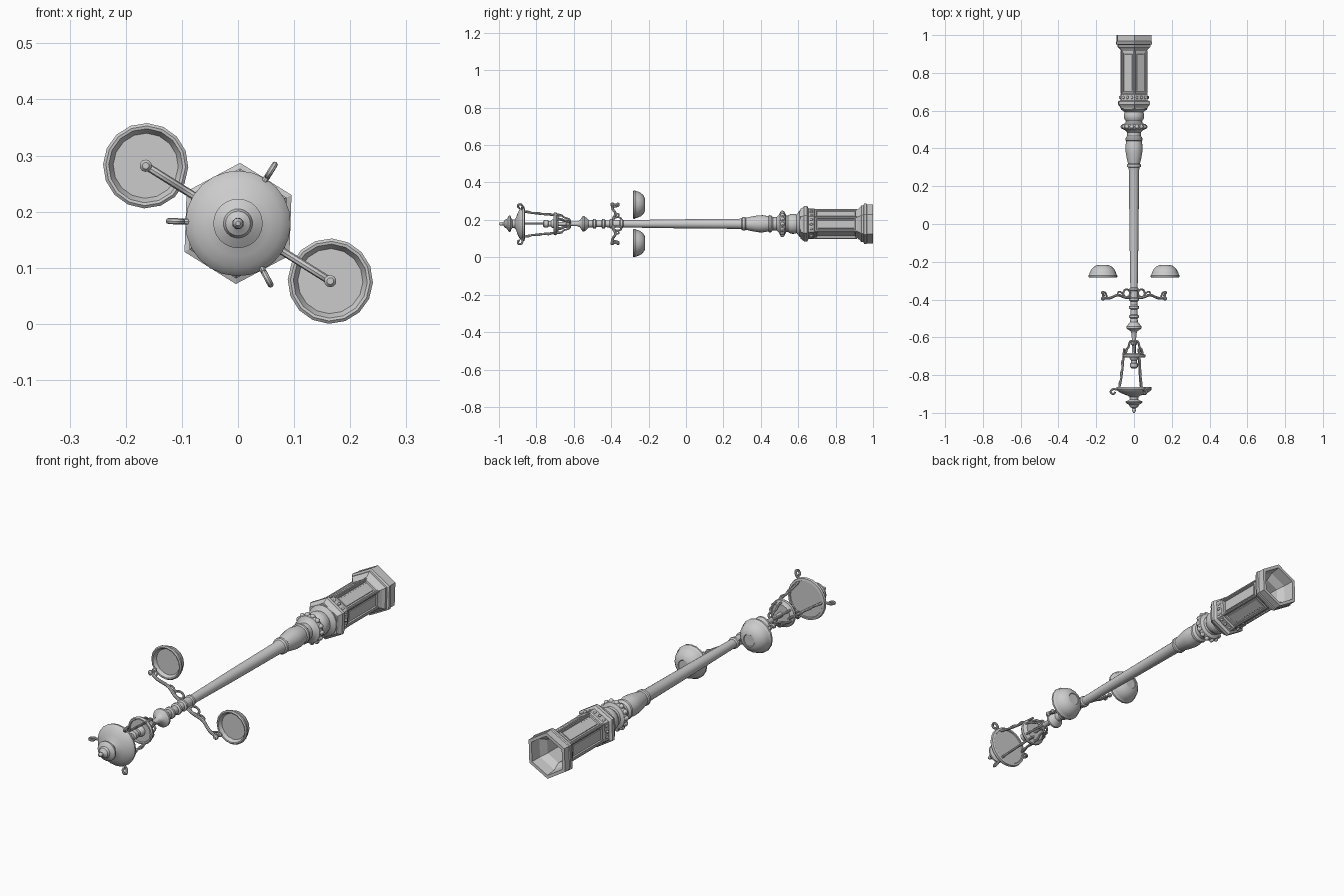
import bpy, bmesh, math
from mathutils import Vector

if "Cube" in bpy.data.objects:
    bpy.data.objects.remove(bpy.data.objects["Cube"])

CZ, TURN = 0.179, -2.0          # axis height, slight twist of the whole post


def at(r, deg, y):
    a = math.radians(deg + TURN)
    return Vector((r * math.cos(a), y, CZ + r * math.sin(a)))


def finish(bm, name, smooth=True):
    bmesh.ops.recalc_face_normals(bm, faces=bm.faces)
    me = bpy.data.meshes.new(name)
    bm.to_mesh(me)
    bm.free()
    ob = bpy.data.objects.new(name, me)
    bpy.context.collection.objects.link(ob)
    if smooth:
        shade(ob)
    return ob


def shade(ob):
    bpy.ops.object.select_all(action='DESELECT')
    ob.select_set(True)
    bpy.context.view_layer.objects.active = ob
    bpy.ops.object.shade_smooth_by_angle(angle=math.radians(35))


def lathe_bm(profile, n, phase=90, offset=Vector()):
    """Spin (radius, y) points round the post axis, shifted by offset."""
    bm = bmesh.new()
    rings = []
    for r, y in profile:
        k = 1 if r == 0 else n
        rings.append([bm.verts.new(at(r, phase + 360 * i / n, y) + offset) for i in range(k)])
    for a, b in zip(rings, rings[1:]):
        for i in range(n):
            j = (i + 1) % n
            quad = [a[i % len(a)], a[j % len(a)], b[j % len(b)], b[i % len(b)]]
            quad = list(dict.fromkeys(quad))
            if len(quad) > 2:
                bm.faces.new(quad)
    return bm


def lathe(name, profile, n=20, offset=Vector()):
    return finish(lathe_bm(profile, n, offset=offset), name)


def tube(name, deg, pts, rad, smooth_path=True):
    """Round bar through (radius, y) points in the plane at angle deg."""
    cu = bpy.data.curves.new(name, 'CURVE')
    cu.dimensions = '3D'
    cu.bevel_depth, cu.bevel_resolution, cu.resolution_u = rad, 2, 4
    cu.use_fill_caps = True
    sp = cu.splines.new('NURBS' if smooth_path else 'POLY')
    sp.points.add(len(pts) - 1)
    for p, (r, y) in zip(sp.points, pts):
        p.co = (*at(r, deg, y), 1)
    if smooth_path:
        sp.use_endpoint_u, sp.order_u = True, 3
    ob = bpy.data.objects.new(name, cu)
    bpy.context.collection.objects.link(ob)
    bpy.ops.object.select_all(action='DESELECT')
    ob.select_set(True)
    bpy.context.view_layer.objects.active = ob
    bpy.ops.object.convert(target='MESH')
    shade(bpy.context.object)


def arc(cr, cy, rad, a0, a1, n):
    return [(cr + rad * math.cos(math.radians(a0 + (a1 - a0) * i / n)),
             cy + rad * math.sin(math.radians(a0 + (a1 - a0) * i / n))) for i in range(n + 1)]


def beads(name, count, r, y, size, stretch=1.0):
    bm = bmesh.new()
    for i in range(count):
        res = bmesh.ops.create_uvsphere(bm, u_segments=8, v_segments=6, radius=size)
        for v in res['verts']:
            v.co.y *= stretch
            v.co += at(r, 360 * i / count, y)
    finish(bm, name)


# hollow hexagonal pedestal with recessed panels
bm = lathe_bm([(0, .67), (.062, .67), (.062, .92), (.082, .95), (.088, 1.0), (.104, 1.0),
               (.104, .968), (.108, .964), (.108, .952), (.098, .948), (.098, .938), (.086, .928),
               (.076, .915), (.076, .69), (.082, .685), (.082, .655), (.095, .648),
               (.095, .632), (.086, .622), (.08, .612), (0, .612)], 6)
bm.normal_update()
bmesh.ops.recalc_face_normals(bm, faces=bm.faces)
panels = [f for f in bm.faces if abs(f.calc_center_median().y - .8025) < .005
          and (f.calc_center_median() - Vector((0, .8025, CZ))).length > .06]
bmesh.ops.inset_individual(bm, faces=panels, thickness=.012)
bmesh.ops.inset_individual(bm, faces=panels, thickness=.003, depth=-.006)
bmesh.ops.inset_individual(bm, faces=panels, thickness=.007)
bmesh.ops.inset_individual(bm, faces=panels, thickness=.002, depth=.003)
finish(bm, "pedestal", smooth=False)
for i in range(6):
    tube("pedestal_corner_rod", 90 + 60 * i, [(.075, .915), (.075, .69)], .005, False)
beads("pedestal_studs", 18, .074, .67, .006, 1.6)

# turned shaft from the pedestal up to the lantern
lathe("shaft", [(0, .62), (.07, .62), (.07, .606), (.06, .6), (.05, .592), (.054, .575), (.052, .558),
                (.043, .545), (.045, .535), (.06, .528), (.065, .515), (.06, .502), (.045, .495),
                (.036, .485), (.036, .465), (.045, .455), (.046, .445), (.041, .44), (.046, .41),
                (.045, .385), (.038, .345), (.032, .32), (.036, .315), (.036, .303), (.03, .298),
                (.027, .285), (.024, -.05), (.0195, -.335), (.025, -.34), (.025, -.35), (.021, -.355),
                (.021, -.39), (.026, -.395), (.026, -.405), (.019, -.41), (.018, -.43),
                (.026, -.436), (.026, -.447), (.018, -.452), (.018, -.478), (.026, -.484),
                (.026, -.495), (.019, -.5), (.021, -.52), (.03, -.53), (.041, -.543), (.041, -.552),
                (.03, -.56), (.018, -.568), (.013, -.58), (.011, -.62), (.017, -.626),
                (.017, -.636), (.011, -.642), (.011, -.69), (0, -.69)])
beads("shaft_beads", 14, .06, .515, .012)

# lantern tray and lamp socket
lathe("lantern_tray", [(0, -.682), (.045, -.682), (.05, -.688), (.06, -.692), (.062, -.7),
                       (.058, -.708), (.052, -.708), (.05, -.702), (0, -.702)])
lathe("lamp_socket", [(0, -.7), (.025, -.7), (.022, -.715), (.015, -.722), (.015, -.735),
                      (.02, -.738), (.02, -.758), (.012, -.764), (0, -.764)], 12)

# curved brackets below the tray
for i in range(6):
    tube("tray_bracket", 28 + 60 * i, [(.01, -.62), (.022, -.618), (.03, -.635), (.034, -.655),
                                       (.05, -.665), (.05, -.69)], .005)

# three lantern posts ending in curled hooks
for deg in (60, 180, 300):
    tube("lantern_post", deg, [(.053, -.66), (.055, -.7), (.062, -.78), (.075, -.865), (.09, -.88),
                               (.105, -.872)] + arc(.112, -.888, .012, 80, -180, 8), .0055)
    tube("post_scroll", deg, [(.056, -.71), (.068, -.73), (.06, -.76), (.072, -.79), (.066, -.82),
                              (.082, -.845), (.078, -.87)], .004)

# lantern roof and finial
lathe("lantern_roof", [(0, -.866), (.08, -.866), (.082, -.862), (.092, -.864), (.094, -.874),
                       (.09, -.88), (.078, -.89), (.058, -.9), (.035, -.908), (.024, -.915),
                       (.022, -.928), (.03, -.934), (.044, -.939), (.044, -.946), (.034, -.953),
                       (.026, -.958), (.022, -.968), (.012, -.974), (.007, -.978), (.01, -.984),
                       (.009, -.992), (.004, -1.0), (0, -1.0)], 24)

# two side arms with scrolls, each with a bowl shade
for deg in (-30, 150):
    tube("arm_bar", deg, [(.015, -.39), (.05, -.393), (.085, -.378), (.11, -.376), (.14, -.39),
                          (.17, -.396), (.194, -.388)], .007)
    tube("arm_ring", deg, arc(.046, -.366, .021, -90, 270, 14), .005)
    tube("arm_small_scroll", deg, [(.068, -.372), (.08, -.36)] + arc(.092, -.368, .01, 110, -150, 7), .004)
    tube("arm_end_curl", deg, [(.165, -.394), (.172, -.375)] + arc(.184, -.37, .009, 140, -120, 7), .004)
    centre = at(.194, deg, 0) - Vector((0, 0, CZ))
    lathe("arm_end_knob", [(0, -.355), (.006, -.355), (.01, -.36), (.01, -.368), (.006, -.372),
                           (.006, -.385), (.011, -.39), (.011, -.398), (.006, -.404), (0, -.404)],
          10, centre)
    lathe("bowl_shade", [(0, -.268), (.058, -.268), (.066, -.283), (.071, -.284), (.076, -.28),
                         (.076, -.272), (.072, -.268), (.07, -.258), (.062, -.241), (.05, -.228),
                         (.038, -.221), (.028, -.218), (.026, -.22), (0, -.22)], 16, centre)
